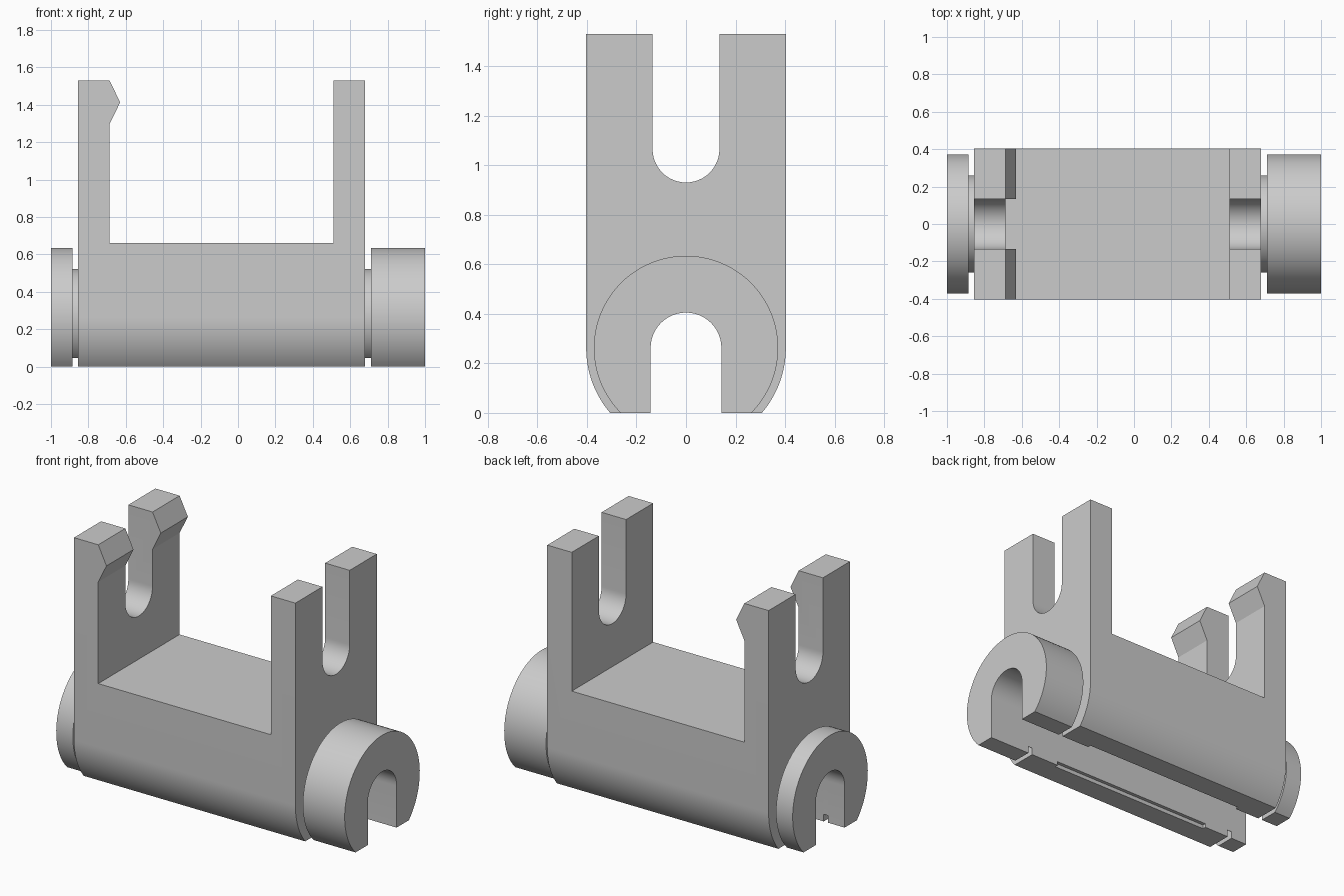
import bpy, bmesh
from math import sin, cos, asin, acos, pi, radians

old = bpy.data.objects.get("Cube")
if old:
    bpy.data.objects.remove(old, do_unlink=True)

AXIS_Z = 0.262       # height of the axle centre
SLOT = 0.143         # half width of the lower slot
WIDE = 0.403         # half depth of the body
TOP = 1.53

grey = bpy.data.materials.new("plain grey")
grey.use_nodes = True
grey.diffuse_color = (0.6, 0.6, 0.6, 1)
grey.node_tree.nodes["Principled BSDF"].inputs["Base Color"].default_value = (0.6, 0.6, 0.6, 1)


def arc(r, cz, a, b, n):
    return [(r * cos(a + (b - a) * i / n), cz + r * sin(a + (b - a) * i / n)) for i in range(n + 1)]


def prism(name, outline, axis, lo, hi):
    """Extrude a 2D outline: (y, z) along x, or (x, z) along y."""
    bm = bmesh.new()
    place = (lambda p, d: (d, p[0], p[1])) if axis == "x" else (lambda p, d: (p[0], d, p[1]))
    face = bm.faces.new([bm.verts.new(place(p, lo)) for p in outline])
    grown = bmesh.ops.extrude_face_region(bm, geom=[face])
    shift = (hi - lo, 0, 0) if axis == "x" else (0, hi - lo, 0)
    verts = [g for g in grown["geom"] if isinstance(g, bmesh.types.BMVert)]
    bmesh.ops.translate(bm, verts=verts, vec=shift)
    bmesh.ops.recalc_face_normals(bm, faces=bm.faces)
    mesh = bpy.data.meshes.new(name)
    bm.to_mesh(mesh)
    bm.free()
    mesh.materials.append(grey)
    obj = bpy.data.objects.new(name, mesh)
    bpy.context.collection.objects.link(obj)
    return obj


def boolean(obj, cutter, operation):
    mod = obj.modifiers.new(operation.title(), "BOOLEAN")
    mod.operation, mod.solver, mod.object = operation, "EXACT", cutter
    bpy.ops.object.select_all(action="DESELECT")
    bpy.context.view_layer.objects.active = obj
    obj.select_set(True)
    bpy.ops.object.modifier_apply(modifier=mod.name)
    bpy.data.objects.remove(cutter, do_unlink=True)


def smooth(obj):
    bpy.ops.object.select_all(action="DESELECT")
    bpy.context.view_layer.objects.active = obj
    obj.select_set(True)
    bpy.ops.object.shade_smooth_by_angle(angle=radians(25))


def start_angle(r):
    # where the round rim meets the ground or the slot wall
    return max(asin(max(-1, -AXIS_Z / r)), -acos(SLOT / r))


def lower_slot(to_ground):
    pts = arc(SLOT, AXIS_Z, pi, 0, 24)
    return [(-SLOT, 0)] + pts + [(SLOT, 0)] if to_ground else pts


def slotted_disc(name, r, lo, hi):
    a = start_angle(r)
    rim = arc(r, AXIS_Z, a, pi - a, 64)
    smooth(prism(name, rim + lower_slot(r > AXIS_Z), "x", lo, hi))


# Body: side outline with both slots, intersected with the front outline
a = start_angle(WIDE)
UP = 0.135
side = (arc(WIDE, AXIS_Z, a, 0, 16) + [(WIDE, TOP), (UP, TOP)]
        + arc(UP, 1.065, 0, -pi, 24) + [(-UP, TOP), (-WIDE, TOP)]
        + arc(WIDE, AXIS_Z, pi, pi - a, 16) + lower_slot(True))
front = [(-0.855, -0.1), (0.68, -0.1), (0.68, TOP + 0.1), (0.51, TOP + 0.1), (0.51, 0.66),
         (-0.687, 0.66), (-0.687, 1.297), (-0.63, 1.413), (-0.687, TOP), (-0.687, TOP + 0.1),
         (-0.855, TOP + 0.1)]
body = prism("clip_body", side, "x", -1, 1)
boolean(body, prism("front_shape", front, "y", -0.6, 0.6), "INTERSECT")

# Shallow rebates along the inner lower edges of the slot
for s in (-1, 1):
    rebate = [(s * 0.12, -0.05), (s * 0.165, -0.05), (s * 0.165, 0.025), (s * 0.12, 0.025)]
    boolean(body, prism("rebate", rebate, "x", -0.68, 0.48), "DIFFERENCE")
smooth(body)

# Necks and slotted end bosses
slotted_disc("left_neck", 0.26, 0.68, 0.71)
slotted_disc("left_boss", 0.372, 0.71, 1.0)
slotted_disc("right_neck", 0.26, -0.885, -0.855)
slotted_disc("right_boss", 0.372, -1.0, -0.885)
